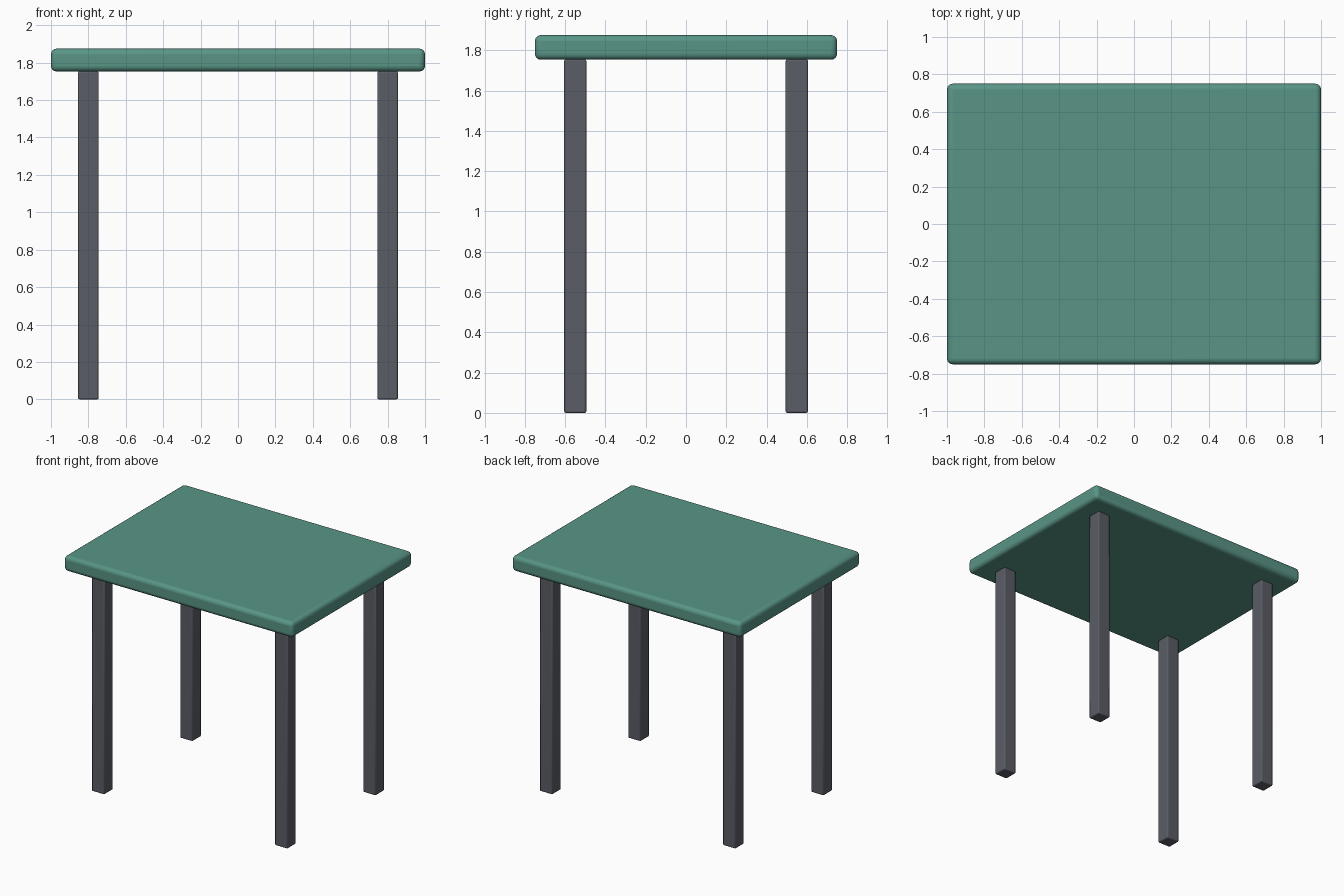
import bpy

if "Cube" in bpy.data.objects:
    bpy.data.objects.remove(bpy.data.objects["Cube"])

def material(name, color):
    mat = bpy.data.materials.new(name)
    mat.diffuse_color = color
    mat.use_nodes = True
    mat.node_tree.nodes["Principled BSDF"].inputs["Base Color"].default_value = mat.diffuse_color
    return mat

def rounded_box(name, center, size, radius, segments, mat):
    bpy.ops.mesh.primitive_cube_add(size=1, location=center)
    obj = bpy.context.object
    obj.name = name
    obj.scale = size
    bpy.ops.object.transform_apply(location=False, rotation=False, scale=True)
    bevel = obj.modifiers.new("rounded_edges", 'BEVEL')
    bevel.width = radius
    bevel.segments = segments
    obj.data.materials.append(mat)
    bpy.ops.object.shade_smooth_by_angle()
    return obj

green = material("green_top", (0.10, 0.30, 0.24, 1))
dark = material("dark_legs", (0.10, 0.11, 0.13, 1))

# Table top
rounded_box("table_top", (0, 0, 1.814), (2, 1.5, 0.122), 0.03, 4, green)

# Four legs, ending against the underside of the top
for x, side in ((-0.8, "left"), (0.8, "right")):
    for y, end in ((-0.55, "front"), (0.55, "back")):
        rounded_box(f"{end}_{side}_leg", (x, y, 0.877), (0.11, 0.11, 1.754),
                    0.008, 2, dark)
